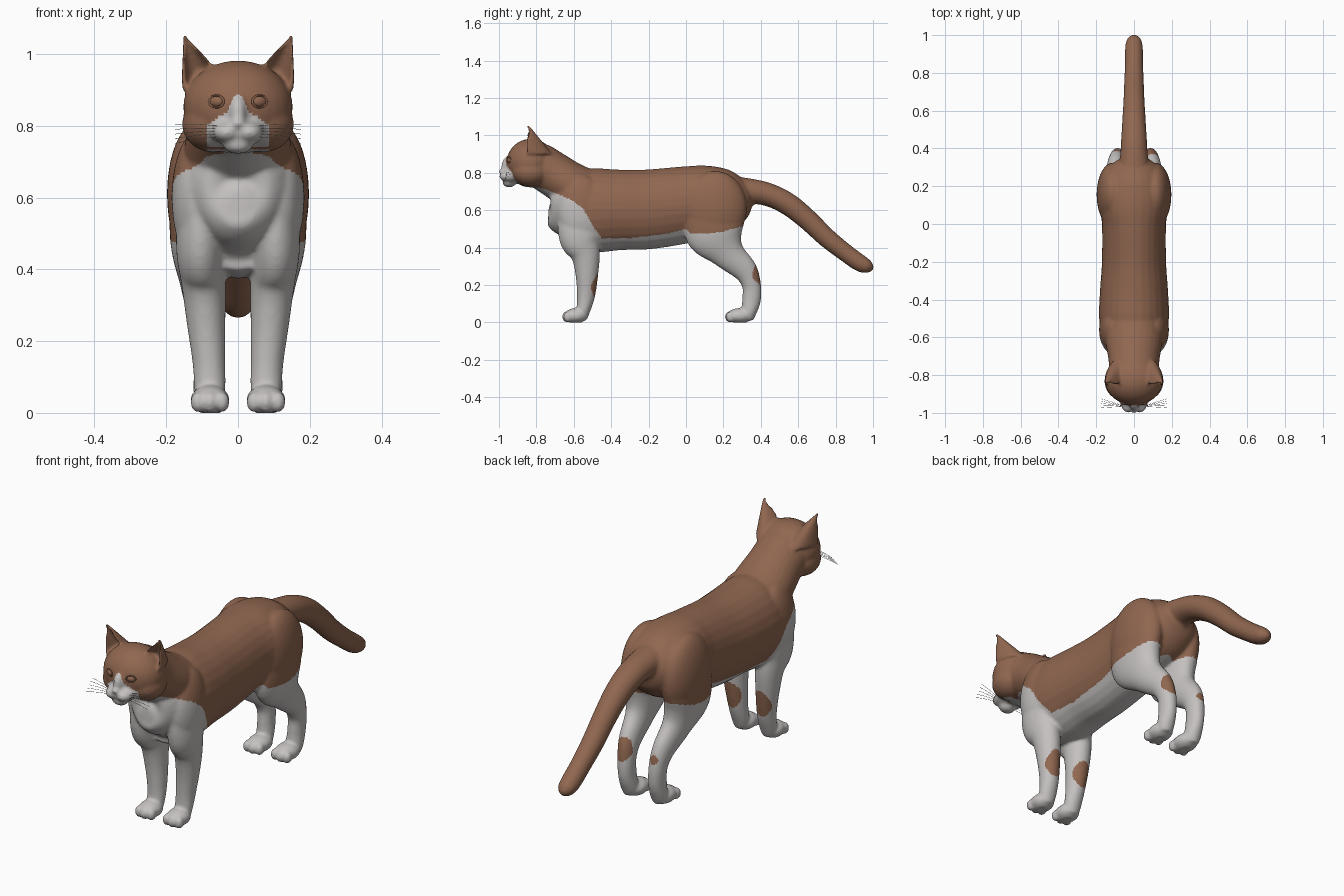
import bpy, bmesh, math
from mathutils import Vector, Matrix

if "Cube" in bpy.data.objects:
    bpy.data.objects.remove(bpy.data.objects["Cube"])


def material(name, rgb):
    m = bpy.data.materials.new(name)
    m.diffuse_color = (*rgb, 1)
    m.use_nodes = True
    m.node_tree.nodes["Principled BSDF"].inputs["Base Color"].default_value = m.diffuse_color
    return m


BROWN = material("brown fur", (0.28, 0.135, 0.08))
WHITE = material("white fur", (0.55, 0.53, 0.52))
bm = bmesh.new()


def interp(table, v):
    """Piecewise linear lookup."""
    if v <= table[0][0]:
        return table[0][1]
    for (a, p), (b, q) in zip(table, table[1:]):
        if v <= b:
            return p + (q - p) * (v - a) / (b - a)
    return table[-1][1]


def ball(x, y, z, rx, ry, rz):
    m = Matrix.Translation((x, y, z)) @ Matrix.Diagonal((rx, ry, rz, 1))
    bmesh.ops.create_uvsphere(bm, u_segments=32, v_segments=20, radius=1, matrix=m)


def skin_rings(rings):
    """Closed loft through rings of points."""
    vs = [[bm.verts.new(p) for p in r] for r in rings]
    n = len(vs[0])
    for a, b in zip(vs, vs[1:]):
        for i in range(n):
            bm.faces.new((a[i], a[(i + 1) % n], b[(i + 1) % n], b[i]))
    bm.faces.new(vs[0][::-1])
    bm.faces.new(vs[-1])


def tube(pts, mirror=1):
    """Elliptical loft: each point is x, y, z, half width, half depth."""
    P = [Vector(p) for p in pts]
    P = [2 * P[0] - P[1]] + P + [2 * P[-1] - P[-2]]
    path = []
    for i in range(1, len(P) - 2):
        a, b, c, d = P[i - 1:i + 3]
        for k in range(6):
            t = k / 6
            path.append(0.5 * (2 * b + (c - a) * t + (2 * a - 5 * b + 4 * c - d) * t * t
                               + (3 * b - a - 3 * c + d) * t ** 3))
    path.append(P[-2])
    rings = []
    for i, p in enumerate(path):
        t = path[min(i + 1, len(path) - 1)] - path[max(i - 1, 0)]
        nrm = Vector((1, 0, 0)).cross(Vector((0, t[1], t[2]))).normalized()
        ring = []
        for k in range(28):
            a = math.tau * k / 28
            q = Vector(p[:3]) + Vector((max(p[3], .004) * math.cos(a), 0, 0)) + nrm * max(p[4], .004) * math.sin(a)
            ring.append((q.x * mirror, q.y, q.z))
        rings.append(ring)
    skin_rings(rings)


def ear(s):
    """Cupped ear, a crescent section shrinking to the tip."""
    rings = []
    for i in range(13):
        f = i / 12
        inner, outer = .148 - .14 * (1 - f), .157
        cx, a, b = (inner + outer) / 2, (outer - inner) / 2, .12 * (1 - f) + .014
        y, z = -.848 - .006 * f, .9 + .157 * f
        back = [(math.cos(t), math.sin(t)) for t in [math.pi * k / 12 for k in range(13)]]
        front = [(.8 * c, .5 * d) for c, d in back[::-1]]
        rings.append([(s * (cx + a * c), y + b * d, z) for c, d in back + front])
    skin_rings(rings)


# trunk
tube([(0, -.735, .59, .03, .03), (0, -.71, .59, .10, .12), (0, -.62, .61, .165, .2),
      (0, -.5, .60, .185, .225), (0, -.35, .602, .18, .215), (0, -.2, .605, .17, .213),
      (0, 0, .63, .17, .205), (0, .12, .65, .185, .19), (0, .25, .655, .16, .155),
      (0, .33, .66, .10, .09), (0, .36, .66, .03, .03)])
# neck
tube([(0, -.5, .66, .15, .15), (0, -.62, .735, .15, .125), (0, -.72, .80, .135, .12),
      (0, -.80, .85, .13, .115), (0, -.84, .86, .1, .08)])
# tail
tube([(0, .2, .70, .10, .09), (0, .35, .70, .075, .068), (0, .45, .68, .068, .062),
      (0, .55, .63, .062, .06), (0, .65, .55, .056, .056), (0, .75, .455, .052, .052),
      (0, .85, .375, .048, .048), (0, .93, .318, .047, .046), (0, .975, .298, .038, .035),
      (0, 1.002, .29, .012, .012)])
# head, muzzle, nose bridge, nose and chin
ball(0, -.83, .852, .153, .13, .13)
ball(0, -.93, .785, .078, .056, .043)
ball(0, -.945, .83, .027, .043, .06)
ball(0, -.985, .808, .02, .017, .013)
ball(0, -.945, .748, .042, .036, .026)

for s in (-1, 1):
    # cheeks, whisker pads, ears
    ball(s * .07, -.83, .805, .086, .1, .078)
    ball(s * .03, -.956, .782, .038, .042, .028)
    ear(s)
    # shoulder and front leg
    ball(s * .107, -.56, .6, .078, .13, .19)
    tube([(.1, -.57, .58, .07, .12), (.105, -.567, .45, .067, .11), (.096, -.537, .36, .062, .078),
          (.089, -.53, .25, .054, .06), (.081, -.535, .14, .046, .048),
          (.078, -.55, .06, .043, .036), (.078, -.56, .02, .035, .03)], s)
    # thigh and hind leg
    ball(s * .113, .155, .61, .085, .17, .2)
    tube([(.11, .13, .62, .08, .14), (.115, .16, .48, .074, .162), (.105, .225, .37, .058, .092),
          (.095, .315, .28, .047, .066), (.088, .35, .2, .041, .051), (.085, .35, .12, .039, .05),
          (.083, .335, .05, .041, .04), (.083, .33, .015, .03, .03)], s)
    # paws with toes
    for y, length in ((-.59, .062), (.288, .07)):
        ball(s * .078, y, .036, .055, length, .041)
        for dx in (-.033, 0, .033):
            ball(s * (.078 + dx), y - length + .02 - (.006 if dx == 0 else 0), .03, .022, .024, .03)

# fuse the parts into one smooth skin
bmesh.ops.recalc_face_normals(bm, faces=bm.faces)
mesh = bpy.data.meshes.new("cat_body")
bm.to_mesh(mesh)
bm.free()
body = bpy.data.objects.new("cat_body", mesh)
bpy.context.collection.objects.link(body)
bpy.context.view_layer.objects.active = body
body.select_set(True)
rm = body.modifiers.new("fuse", 'REMESH')
rm.mode = 'VOXEL'
rm.voxel_size = .0075
sm = body.modifiers.new("soften", 'SMOOTH')
sm.factor = .5
sm.iterations = 7
for name in ("fuse", "soften"):
    bpy.ops.object.modifier_apply(modifier=name)
mesh = body.data
for v in mesh.vertices:
    v.co.z = max(v.co.z, 0)

# coat pattern: white face blaze, chest, belly and legs
LINE = [(-.87, .735), (-.76, .715), (-.62, .66), (-.55, .61), (-.5, .52), (-.45, .45), (-.3, .45),
        (-.1, .475), (0, .5), (.02, .48), (.12, .475), (.2, .485), (.35, .53)]
BLAZE = [(.72, .09), (.75, .085), (.8, .09), (.82, .06), (.84, .03), (.87, .018), (.885, .008), (.89, 0)]


def is_white(x, y, z):
    ax = abs(x)
    if y < -.86:
        return z < .735 or (y < -.885 and ax < interp(BLAZE, z))
    if y > .42:
        return False
    # brown spots on the backs of the legs
    if -.515 < y < -.42 and ((z - .205) / .068) ** 2 + ((ax - .085) / .045) ** 2 < 1:
        return False
    cz, r = (.255, .058) if x > 0 else (.25, .022)
    if y > .355 and ((z - cz) / r) ** 2 + ((ax - .09) / min(r, .042)) ** 2 < 1:
        return False
    return z < interp(LINE, y)


mesh.materials.clear()
mesh.materials.append(BROWN)
mesh.materials.append(WHITE)
for p in mesh.polygons:
    p.material_index = int(is_white(*p.center))
    p.use_smooth = True

for s, side in ((-1, "left"), (1, "right")):
    # eye with a raised lid rim
    rot = (math.radians(90), 0, s * math.radians(26))
    bpy.ops.mesh.primitive_uv_sphere_add(segments=24, ring_count=12, location=(s * .06, -.944, .868), rotation=rot)
    eye = bpy.context.object
    eye.name = side + "_eye"
    eye.scale = (.021, .015, .011)
    bpy.ops.mesh.primitive_torus_add(major_segments=28, minor_segments=8, major_radius=1, minor_radius=.16,
                                     location=(s * .06, -.947, .868), rotation=rot)
    lid = bpy.context.object
    lid.name = side + "_eyelid"
    lid.scale = (.022, .017, .022)
    for o in (eye, lid):
        o.data.materials.append(BROWN)
        for p in o.data.polygons:
            p.use_smooth = True
    # whiskers
    cu = bpy.data.curves.new(side + "_whiskers", 'CURVE')
    cu.dimensions = '3D'
    cu.bevel_depth = .0008
    cu.bevel_resolution = 1
    for i in range(5):
        z, ez, ey = .798 - .007 * i, .803 - .013 * i, -.925 - .012 * i
        sp = cu.splines.new('POLY')
        sp.points.add(6)
        for k, pt in enumerate(sp.points):
            t = k / 6
            pt.co = (s * (.045 + .13 * t), -.965 + (ey + .965) * t, z + (ez - z) * t + .014 * t * (1 - t), 1)
    cu.materials.append(WHITE)
    bpy.context.collection.objects.link(bpy.data.objects.new(side + "_whiskers", cu))
